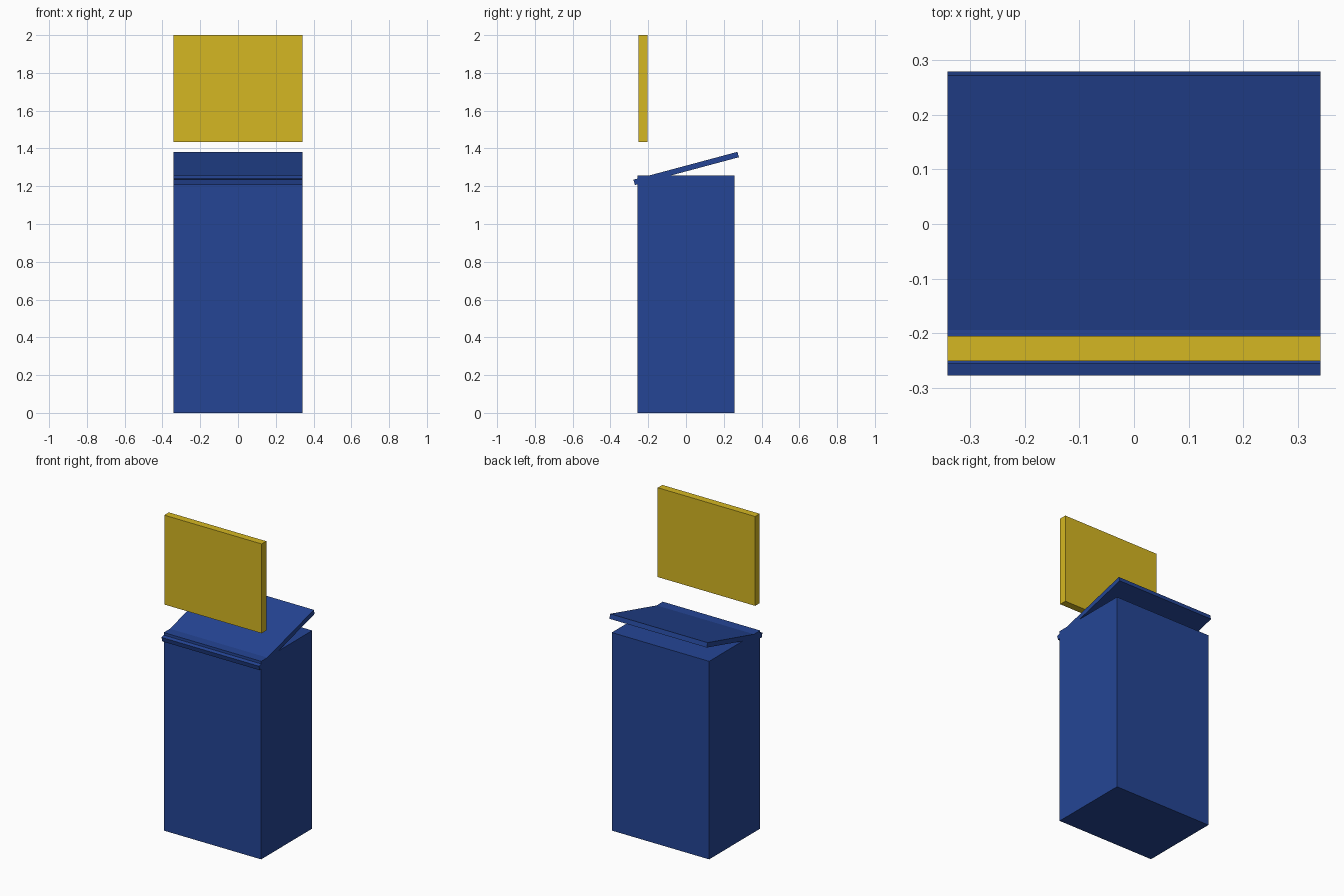
import bpy
import math

cube = bpy.data.objects.get("Cube")
if cube:
    bpy.data.objects.remove(cube, do_unlink=True)


def make_material(name, colour):
    mat = bpy.data.materials.new(name)
    mat.use_nodes = True
    mat.diffuse_color = colour
    mat.node_tree.nodes["Principled BSDF"].inputs["Base Color"].default_value = colour
    return mat


def box(name, size, centre, mat, tilt=0.0):
    bpy.ops.mesh.primitive_cube_add(size=1, location=centre)
    obj = bpy.context.object
    obj.name = name
    obj.scale = size
    bpy.ops.object.transform_apply(location=False, rotation=False, scale=True)
    obj.rotation_euler.x = math.radians(tilt)
    obj.data.materials.append(mat)
    return obj


blue = make_material("bin blue", (0.018, 0.060, 0.300, 1))
yellow = make_material("sign yellow", (0.665, 0.474, 0.016, 1))

WIDTH = 0.684

# Bin body
box("bin_body", (WIDTH, 0.512, 1.257), (0, 0, 0.6285), blue)
# Lid tipped up towards the back
box("tilted_lid", (WIDTH, 0.570, 0.0295), (0, 0.001, 1.294), blue, tilt=15)
# Upright panel floating above the front edge
box("sign_panel", (WIDTH, 0.046, 0.567), (0, -0.228, 1.7165), yellow)
